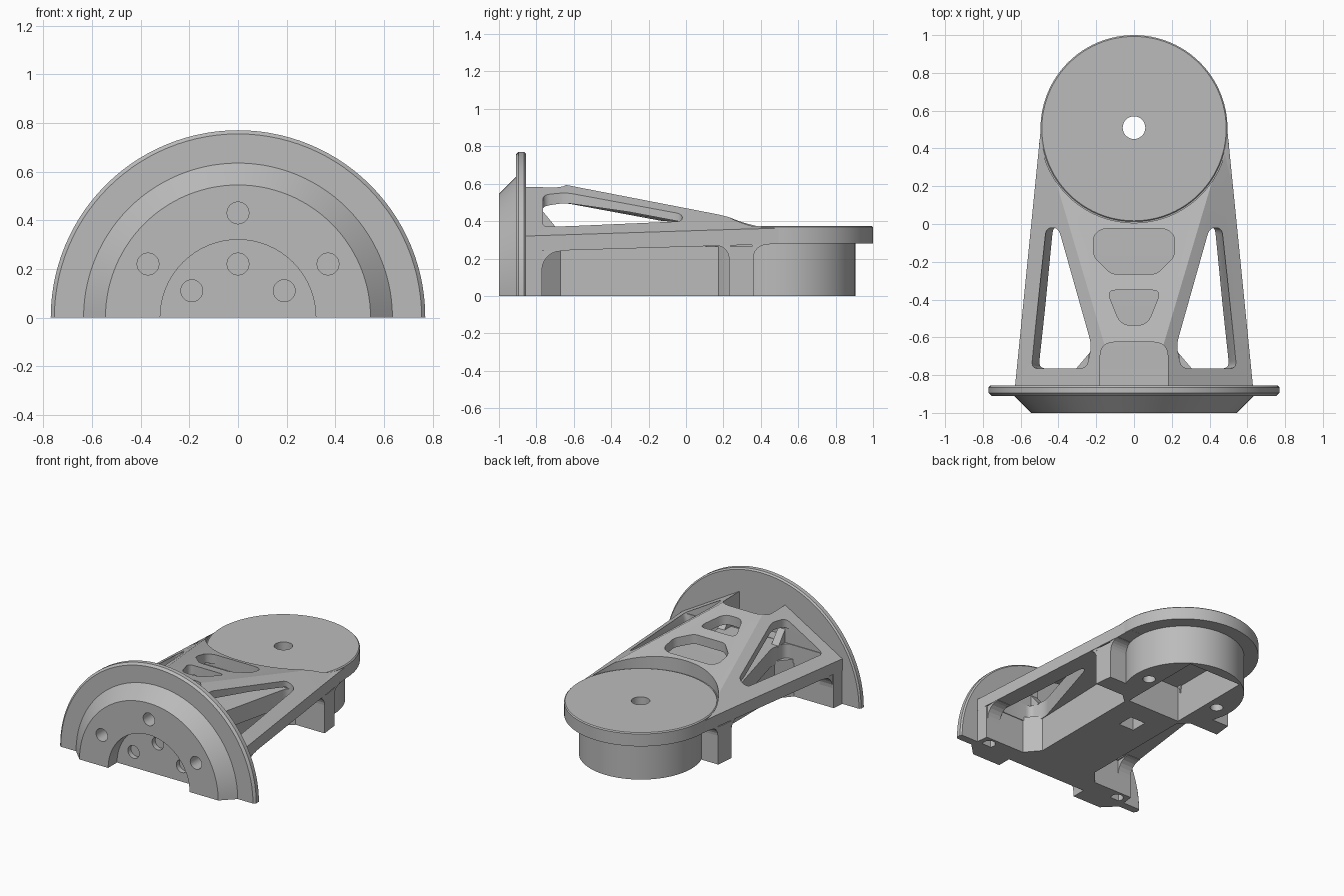
import bpy, bmesh
from math import sin, cos, pi
from mathutils import Matrix, Vector

if "Cube" in bpy.data.objects:
    bpy.data.objects.remove(bpy.data.objects["Cube"])

metal = bpy.data.materials.new("light_grey_metal")
metal.use_nodes = True
GREY = (0.5, 0.5, 0.5, 1)
metal.diffuse_color = GREY
metal.node_tree.nodes["Principled BSDF"].inputs["Base Color"].default_value = GREY


def loft(name, rings):
    """Solid through matching rings of points, capped at both ends."""
    bm = bmesh.new()
    vs = [[bm.verts.new(p) for p in ring] for ring in rings]
    n = len(vs[0])
    for a, b in zip(vs, vs[1:]):
        for i in range(n):
            j = (i + 1) % n
            bm.faces.new((a[i], a[j], b[j], b[i]))
    bm.faces.new(vs[0])
    bm.faces.new(vs[-1])
    bmesh.ops.recalc_face_normals(bm, faces=bm.faces)
    mesh = bpy.data.meshes.new(name)
    bm.to_mesh(mesh)
    bm.free()
    mesh.materials.append(metal)
    ob = bpy.data.objects.new(name, mesh)
    bpy.context.collection.objects.link(ob)
    return ob


def rounded(pts, r):
    """Outline with each corner replaced by a short curve."""
    out = []
    pts = [Vector(p) for p in pts]
    for i, p in enumerate(pts):
        arms = []
        for q in (pts[i - 1], pts[(i + 1) % len(pts)]):
            d = q - p
            arms.append(p + d.normalized() * min(r, d.length * .45))
        for k in range(6):
            t = k / 5
            out.append(arms[0] * (1 - t) ** 2 + p * 2 * t * (1 - t) + arms[1] * t * t)
    return out


def prism(name, pts, z0, z1):
    return loft(name, [[(x, y, z) for x, y in pts] for z in (z0, z1)])


def mirrored(half):
    return half + [(-x, y) for x, y in reversed(half)]


def box(name, x, y0, y1, z0, z1):
    return prism(name, mirrored([(x, y0), (x, y1)]), z0, z1)


def circle(x, y, r, n):
    return [(x + r * cos(2 * pi * i / n), y + r * sin(2 * pi * i / n)) for i in range(n)]


def rod(name, x, y, r, z0, z1, sides=32):
    return prism(name, circle(x, y, r, sides), z0, z1)


def rod_y(name, x, z, r, y0, y1, sides=24):
    ob = rod(name, 0, 0, r, y0, y1, sides)
    # Turn the rod so its length runs along y
    ob.data.transform(Matrix.Translation((x, 0, z)) @ Matrix.Rotation(-pi / 2, 4, 'X'))
    return ob


def cut(targets, cutters):
    for ob in targets:
        bpy.context.view_layer.objects.active = ob
        for c in cutters:
            m = ob.modifiers.new("cut", 'BOOLEAN')
            m.operation, m.solver, m.object = 'DIFFERENCE', 'EXACT', c
            bpy.ops.object.modifier_apply(modifier=m.name)
    for c in cutters:
        bpy.data.objects.remove(c)


def half_ring(r, y, n=56):
    return [(r * cos(pi * i / n), y, r * sin(pi * i / n)) for i in range(n + 1)]


# Half-round flange with conical boss, bore and bolt holes
flange = loft("flange", [half_ring(r, y) for r, y in (
    (.545, -1), (.635, -.91), (.755, -.91), (.77, -.895), (.77, -.865), (.76, -.855))])
cut([flange], [rod_y("bore", 0, 0, .32, -1.1, -.9, 64)])
cut([flange], [rod_y("bolt", x, z, .045, -1.1, -.865)
               for x, z in ((0, .43), (.37, .22), (-.37, .22), (0, .22), (.19, .11), (-.19, .11))])


# Sloped roof: half width, underside height, then cross-sections
def width(y):
    return .63 - .1 * (y + .86)


def under(y):
    return .237 + .03 * (y + .86)


def section(y, ridge, top):
    w, edge = width(y), min(.36, .32 + .032 * (y + .86))
    half = [(w, under(y)), (w, edge), (ridge, top)]
    return [(x, y, z) for x, z in mirrored(half)]


def cavity(y, ridge, top):
    half = [(width(y) - .09, .365 + .025 * (y + .77)), (ridge, top - .065)]
    return [(x, y, z) for x, z in mirrored(half)]


roof = loft("roof_frame", [section(*s) for s in (
    (-.86, .15, .6), (-.66, .15, .597), (.18, .40, .434), (.42, .47, .372), (.55, .47, .372))])
cut([roof], [loft("hollow", [cavity(*s) for s in (
    (-.77, .15, .588), (-.66, .15, .595), (-.02, .34, .472))])])


# Side windows whose outer wall leans inward towards the bottom
def window(s, z, lean):
    pts = [(.40, -.02), (.465 - lean, -.02), (.545 - lean, -.765), (.25, -.765), (.225, -.64)]
    return [(s * p.x, p.y, z) for p in rounded(pts, .04)]


openings = [loft("side_window", [window(s, z, lean) for z, lean in (
    (.1, .04), (.25, .04), (.375, 0), (1, 0))]) for s in (1, -1)]

# Roof openings, front notch and seat for the disc
openings += [
    prism("large_opening", rounded(mirrored(
        [(.17, -.025), (.215, -.06), (.215, -.17), (.12, -.265)]), .03), .38, 1),
    prism("small_opening", rounded(mirrored([(.145, -.35), (.07, -.535)]), .05), .375, 1),
    prism("notch", rounded(mirrored([(.18, -.95), (.18, -.625)]), .08), .368, 1),
    rod("disc_seat", 0, .505, .499, .37, 1, 96)]
cut([roof], openings)

# Straight solid core with chamfered front plate and rear legs
core = prism("core", mirrored([
    (.629, -.86), (.62, -.77), (.31, -.77), (.225, -.67), (.225, .23),
    (.519, .23), (.505, .36), (.35, .36)]), 0, .265)

# Rounded corners below the side beams
def fillet(name, s, corner, direction, r, x0, x1):
    top = under(corner) + .01
    yz = [(corner - direction * .01, top)]
    yz += [(corner + direction * r * (1 - cos(a)), top - .01 - r + r * sin(a))
           for a in (pi / 2 * i / 6 for i in range(7))]
    yz.append((corner + direction * r, top))
    loft(name, [[(s * x, y, z) for y, z in yz] for x in (x0, x1)])


for s, side in ((1, "left"), (-1, "right")):
    fillet(side + "_front_fillet", s, -.77, 1, .1, .51, .612)
    fillet(side + "_leg_front_fillet", s, .23, -1, .07, .2, .519)
    fillet(side + "_leg_back_fillet", s, .36, 1, .07, .33, .502)
    # Small gusset between the front plate and the raised floor
    loft(side + "_gusset", [[(s * x, -.78, .36), (s * x, -.78, .47), (s * x, -.69, .36)]
                            for x in (.185, .24)])

# Round head: drum below, chamfered disc above
drum = rod("drum", 0, .505, .4, 0, .29, 72)
disc = loft("disc", [[(x, y, z) for x, y in circle(0, .505, r, 96)]
                     for r, z in ((.495, .28), (.495, .368), (.488, .375))])
cut([drum, disc, roof], [rod("centre_hole", 0, .51, .06, .1, .6)])

# Underside pockets and screw holes
cut([drum, core], [box("pocket", .21, .2, .83, -.1, .255)])
cut([core], [box("nut_pocket", .06, -.08, .04, -.1, .15), rod("nut_hole", 0, -.02, .025, .1, .25)]
    + [rod("screw", x, -.83, .042, -.1, .15) for x in (.55, -.55)])
cut([drum], [rod("screw", x, .5, .042, -.1, .15) for x in (.29, -.29)])

# Smooth round walls, keep hard edges
bpy.ops.object.select_all(action='DESELECT')
for ob in (flange, roof, core, drum, disc):
    ob.select_set(True)
    bpy.context.view_layer.objects.active = ob
bpy.ops.object.shade_smooth_by_angle()
